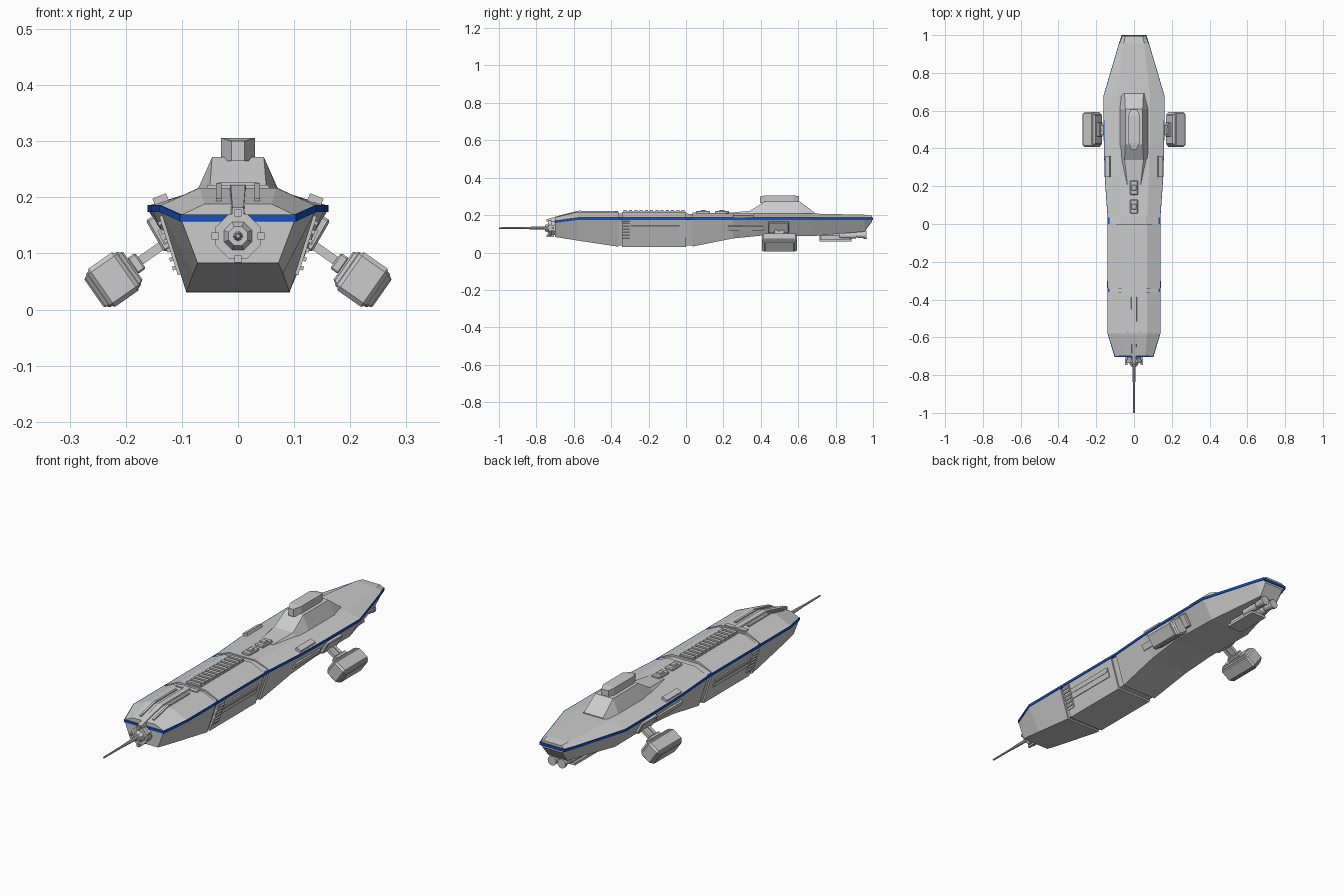
import bpy, bmesh, math
from mathutils import Matrix, Vector

if "Cube" in bpy.data.objects:
    bpy.data.objects.remove(bpy.data.objects["Cube"])

blue = bpy.data.materials.new("blue_stripe")
blue.diffuse_color = (0.01, 0.08, 0.5, 1)
blue.use_nodes = True
blue.node_tree.nodes["Principled BSDF"].inputs["Base Color"].default_value = blue.diffuse_color


def finish(name, bm, mat=None):
    bmesh.ops.recalc_face_normals(bm, faces=bm.faces[:])
    me = bpy.data.meshes.new(name)
    bm.to_mesh(me)
    bm.free()
    ob = bpy.data.objects.new(name, me)
    bpy.context.collection.objects.link(ob)
    if mat:
        me.materials.append(mat)
    return ob


def loft(name, stations, mat=None):
    """stations: (y, half profile [(x, z)] from bottom to top), mirrored in x"""
    bm = bmesh.new()
    rings = []
    for y, half in stations:
        pts = half + [(-x, z) for x, z in reversed(half)]
        rings.append([bm.verts.new((x, y, z)) for x, z in pts])
    n = len(rings[0])
    for a, b in zip(rings, rings[1:]):
        for i in range(n):
            j = (i + 1) % n
            bm.faces.new((a[i], a[j], b[j], b[i]))
    bm.faces.new(rings[0])
    bm.faces.new(rings[-1])
    return finish(name, bm, mat)


def box(name, loc, size, tilt=0, bevel=0, mirror=False, pitch=0):
    for s in ((1, -1) if mirror else (1,)):
        bm = bmesh.new()
        bmesh.ops.create_cube(bm, size=1)
        bmesh.ops.scale(bm, vec=size, verts=bm.verts)
        if bevel:
            bmesh.ops.bevel(bm, geom=bm.edges[:], offset=bevel, segments=1, affect='EDGES')
        m = (Matrix.Translation((loc[0] * s, loc[1], loc[2]))
             @ Matrix.Rotation(math.radians(tilt * s), 4, 'Y')
             @ Matrix.Rotation(math.radians(pitch), 4, 'X'))
        bmesh.ops.transform(bm, matrix=m, verts=bm.verts)
        finish(name, bm)


def rod(name, loc, r1, r2, length, sides, turn=0):
    """cylinder or cone along y, r1 at its front end"""
    bm = bmesh.new()
    bmesh.ops.create_cone(bm, cap_ends=True, segments=sides, radius1=r1, radius2=r2, depth=length)
    m = (Matrix.Translation(loc) @ Matrix.Rotation(math.radians(-90), 4, 'X')
         @ Matrix.Rotation(math.radians(turn), 4, 'Z'))
    bmesh.ops.transform(bm, matrix=m, verts=bm.verts)
    finish(name, bm)


# Hull sections: y, stripe half width, stripe z, bottom half width, bottom z, top half width, top z
fore = [(-0.70, .100, .163, .072, .083, .060, .188),
        (-0.58, .137, .180, .080, .064, .068, .217),
        (-0.36, .137, .180, .092, .031, .070, .217)]
middle = [(-0.342, .137, .180, .092, .030, .070, .217),
          (0.00, .137, .180, .092, .030, .070, .217)]
aft = [(0.035, .137, .180, .092, .032, .070, .213),
       (0.25, .152, .180, .102, .075, .078, .209),
       (0.42, .157, .180, .108, .092, .084, .208),
       (0.68, .158, .180, .106, .088, .085, .208),
       (0.955, .077, .180, .048, .112, .055, .202),
       (0.995, .062, .180, .050, .165, .046, .197)]
neck = [(-0.40, .130, .180, .086, .038, .064, .210),
        (0.06, .130, .180, .086, .038, .064, .207)]


def section(s):
    y, w, zs, wb, zb, wt, zt = s
    return y, [(wb, zb), (w, zs - .006), (w, zs + .006), (wt, zt)]


for name, part in (("fore_hull", fore), ("middle_hull", middle), ("aft_hull", aft), ("hull_core", neck)):
    loft(name, [section(s) for s in part])

# Blue stripe running around the hull
stripe = [(y, [(w + .003, zs - .006), (w + .003, zs + .006)]) for y, w, zs, *_ in fore + middle + aft]
stripe[0] = (-0.703, stripe[0][1])
stripe[-1] = (1.0, stripe[-1][1])
loft("blue_stripe", stripe, blue)

# Bridge tower with ramp and cabin
loft("bridge_tower", [(0.21, [(.050, .195), (.035, .211)]),
                      (0.34, [(.078, .195), (.050, .222)]),
                      (0.42, [(.078, .200), (.046, .272)]),
                      (0.61, [(.078, .200), (.046, .272)]),
                      (0.69, [(.072, .195), (.050, .212)])])
loft("bridge_cabin", [(y, [(w, .265), (w, z)]) for y, w, z in
                      ((0.395, .012, .30), (0.43, .030, .306), (0.575, .030, .306), (0.605, .018, .30))])

# Ribbed spine on the middle hull
box("spine_base", (0, -0.17, .212), (.076, .33, .016))
for i in range(12):
    box("spine_rib", (0, -0.325 + i * .0282, .219), (.07, .016, .016))

# Foredeck rails
loft("foredeck_keel", [(-0.735, [(.012, .155), (.010, .182)]),
                       (-0.58, [(.018, .205), (.013, .222)]),
                       (-0.37, [(.018, .205), (.013, .223)])])
box("foredeck_rail", (.034, -0.49, .216), (.010, .15, .014), mirror=True)
box("foredeck_rail_front", (.034, -0.62, .205), (.010, .12, .014), pitch=13, mirror=True)
box("foredeck_collar", (0, -0.375, .214), (.11, .022, .016))

# Deck hatches behind the spine
for y in (.092, .192):
    box("deck_hatch", (0, y, .213), (.042, .075, .018), bevel=.004)
    box("deck_hatch_cap", (0, y, .222), (.026, .03, .01), bevel=.003)

# Nose docking ring with tabs and antenna
rod("nose_ring_base", (0, -0.706, .131), .036, .042, .03, 8, 22.5)
rod("nose_ring", (0, -0.727, .131), .043, .043, .018, 8, 22.5)
rod("nose_hub", (0, -0.744, .131), .018, .028, .02, 8, 22.5)
for k in range(4):
    a = k * math.pi / 2
    box("nose_tab", (.041 * math.cos(a), -0.727, .131 + .041 * math.sin(a)), (.012, .04, .012))
rod("antenna_base", (0, -0.80, .131), .006, .009, .12, 8)
rod("antenna", (0, -0.88, .131), .004, .006, .24, 8)

# Side panels and grilles on the middle hull
box("side_panel", (.121, -0.165, .122), (.010, .26, .046), tilt=17.6, mirror=True)
box("side_panel_rail", (.126, -0.165, .126), (.008, .25, .008), tilt=17.6, mirror=True)
box("grille_frame", (.119, -0.32, .115), (.010, .042, .11), tilt=17.6, mirror=True)
for i in range(6):
    z = .075 + i * .016
    box("grille_slat", (.110 + (z - .075) * .317, -0.32, z), (.014, .036, .007), tilt=17.6, mirror=True)

# Aft side fittings: slab above the stripe and long panel below it
box("stripe_slab", (.138, 0.305, .196), (.026, .11, .014), tilt=22, mirror=True)
box("aft_side_panel", (.133, 0.32, .130), (.010, .19, .028), tilt=26, mirror=True)

# Outrigger pods on struts
a = math.radians(35)
d = Vector((math.cos(a), 0, -math.sin(a)))
c = Vector((.222, .5, .0535))


def along(t, y=0.5):
    p = c + d * t
    return (p.x, y, p.z)


box("pod_body", along(0), (.066, .185, .083), 35, .008, True)
box("pod_core", along(0), (.078, .172, .074), 35, .006, True)
box("pod_plate", along(0), (.085, .155, .064), 35, .003, True)
for y in (.48, .515):
    box("pod_strut", along(-.08, y), (.11, .016, .016), 35, 0, True)
box("strut_web", along(-.08, .4975), (.11, .03, .007), 35, 0, True)
box("strut_foot", along(-.050), (.018, .075, .034), 35, .003, True)
box("strut_mount", (.137, .495, .137), (.026, .11, .066), 30, .004, True)

# Stern thrusters under the tail
box("thruster_pylon", (0, .80, .082), (.06, .17, .034), bevel=.008)
box("thruster_plate", (0, .80, .066), (.08, .17, .012))
for x in (-.025, .025):
    rod("thruster_body", (x, .865, .092), .017, .017, .09, 12)
    rod("thruster_bell", (x, .935, .095), .015, .020, .05, 12)
    rod("thruster_rim", (x, .958, .095), .022, .022, .012, 12)
